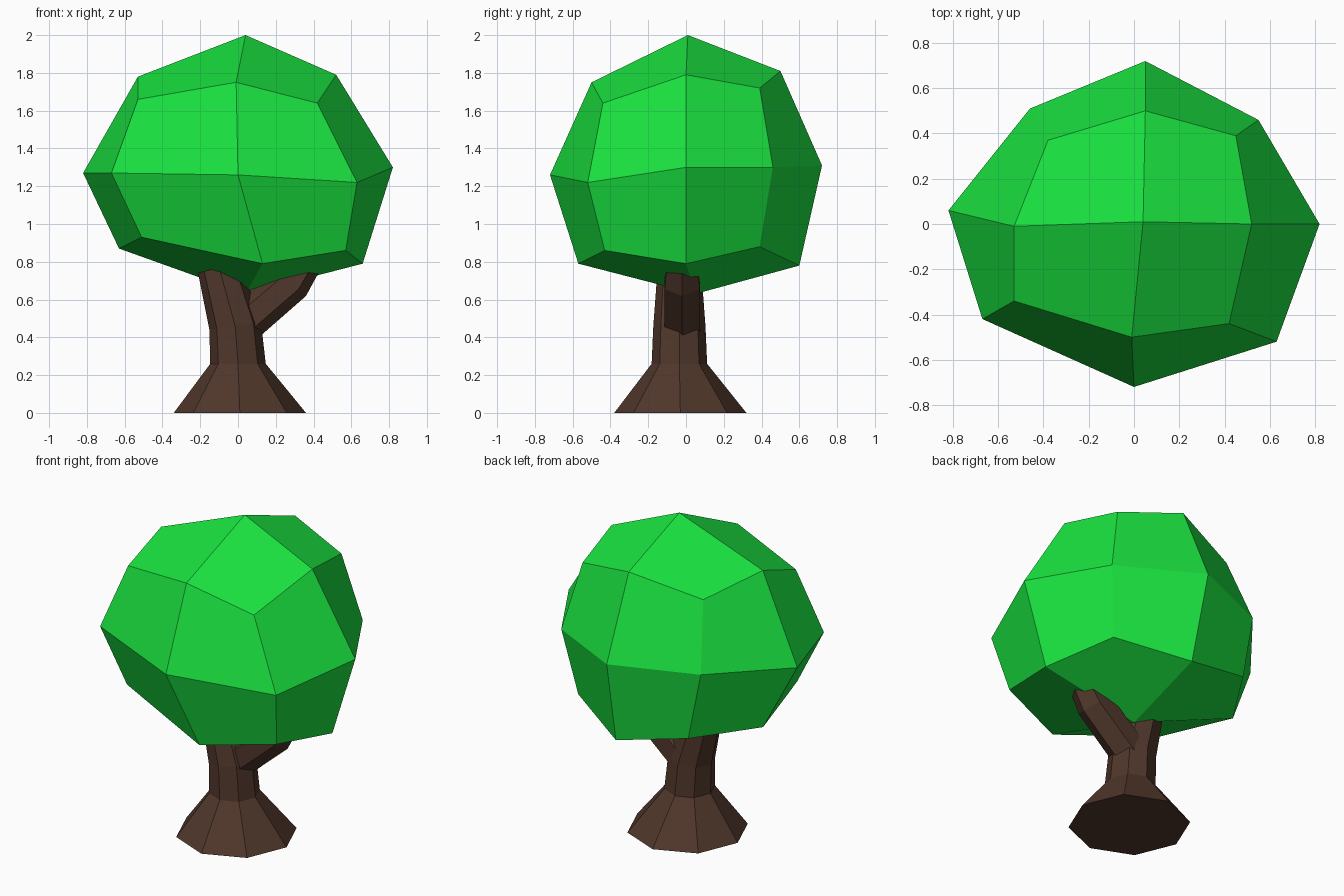
import bpy, bmesh, math
from mathutils import Vector

if "Cube" in bpy.data.objects:
    bpy.data.objects.remove(bpy.data.objects["Cube"])


def finish(bm, name, color):
    bmesh.ops.recalc_face_normals(bm, faces=bm.faces)
    me = bpy.data.meshes.new(name)
    bm.to_mesh(me)
    bm.free()
    mat = bpy.data.materials.new(name + "_material")
    mat.diffuse_color = color
    mat.use_nodes = True
    mat.node_tree.nodes["Principled BSDF"].inputs["Base Color"].default_value = mat.diffuse_color
    me.materials.append(mat)
    ob = bpy.data.objects.new(name, me)
    bpy.context.collection.objects.link(ob)
    return ob


def tube(name, rings, sides, color):
    """Loft of rings (centre, radius, tilt towards +x in degrees)."""
    bm = bmesh.new()
    loops = []
    for c, r, tilt in rings:
        t = math.radians(tilt)
        u = Vector((math.cos(t), 0, -math.sin(t)))
        loop = []
        for i in range(sides):
            a = 2 * math.pi * i / sides
            loop.append(bm.verts.new(Vector(c) + u * r * math.cos(a) + Vector((0, r * math.sin(a), 0))))
        loops.append(loop)
    for a, b in zip(loops, loops[1:]):
        for i in range(sides):
            j = (i + 1) % sides
            bm.faces.new((a[i], a[j], b[j], b[i]))
    bm.faces.new(loops[0][::-1])
    bm.faces.new(loops[-1])
    return finish(bm, name, color)


BROWN = (0.08, 0.038, 0.024, 1)
GREEN = (0.01, 0.75, 0.05, 1)

# Flared trunk leaning to the left at the top
tube("trunk", [((0.01, -0.03, 0), 0.35, 0),
               ((0, -0.035, 0.26), 0.147, 0),
               ((-0.015, -0.035, 0.46), 0.138, -8),
               ((-0.10, -0.035, 0.77), 0.115, -14)], 8, BROWN)

# Side branch forking to the right
tube("branch", [((0.0, -0.02, 0.45), 0.11, 50),
                ((0.28, -0.02, 0.69), 0.107, 42),
                ((0.35, -0.02, 0.80), 0.095, 30)], 6, BROWN)

# Crown: once-subdivided cube, its points pushed to an uneven ball
layers = {
    -1: [(-.51, -.38, .93), (.13, -.57, .79), (.57, -.43, .86),
         (-.63, .13, .87), (.04, .05, .63), (.66, 0, .79),
         (-.38, .52, .88), (.07, .60, .78), (.48, .39, .88)],
    0: [(-.67, -.42, 1.27), (0, -.72, 1.26), (.63, -.52, 1.22),
        (-.82, .06, 1.27), (0, 0, 1.3), (.82, 0, 1.30),
        (-.46, .51, 1.30), (.05, .72, 1.31), (.55, .46, 1.30)],
    1: [(-.53, -.34, 1.66), (-.01, -.50, 1.75), (.42, -.44, 1.64),
        (-.53, -.01, 1.78), (.04, .01, 2.0), (.52, 0, 1.79),
        (-.38, .37, 1.70), (.05, .50, 1.81), (.45, .39, 1.72)],
}
bm = bmesh.new()
bmesh.ops.create_cube(bm, size=2)
bmesh.ops.subdivide_edges(bm, edges=bm.edges[:], cuts=1, use_grid_fill=True)
for v in bm.verts:
    x, y, z = (round(k) for k in v.co)
    v.co = layers[z][(y + 1) * 3 + x + 1]
finish(bm, "crown", GREEN)
